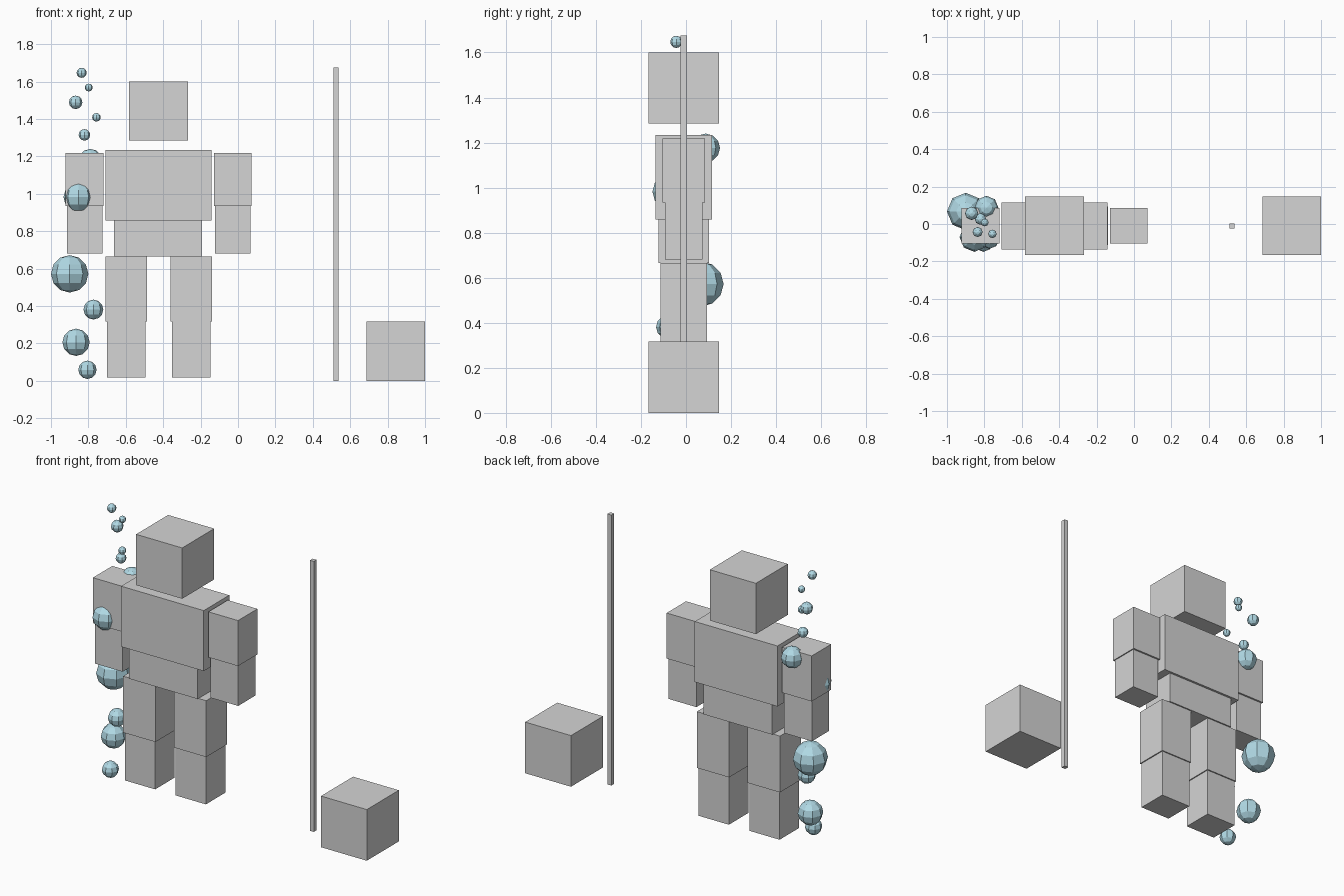
import bpy

cube = bpy.data.objects.get("Cube")
if cube:
    bpy.data.objects.remove(cube, do_unlink=True)


def make_material(name, colour):
    mat = bpy.data.materials.new(name)
    mat.use_nodes = True
    mat.diffuse_color = (*colour, 1)
    mat.node_tree.nodes["Principled BSDF"].inputs["Base Color"].default_value = (*colour, 1)
    return mat


grey = make_material("light stone grey", (0.66, 0.66, 0.66))
blue = make_material("bubble blue", (0.44, 0.7, 0.79))

DEPTH_CENTRE = -0.01   # all blocks share one centre plane
BODY_X = -0.424        # middle of the figure


def block(name, x, width, depth, bottom, top):
    bpy.ops.mesh.primitive_cube_add(size=1, location=(x, DEPTH_CENTRE, (bottom + top) / 2))
    obj = bpy.context.object
    obj.name = name
    obj.scale = (width, depth, top - bottom)
    bpy.ops.object.transform_apply(location=False, rotation=False, scale=True)
    obj.data.materials.append(grey)


def bubble(number, x, y, z, radius):
    bpy.ops.mesh.primitive_uv_sphere_add(segments=8, ring_count=6, radius=radius, location=(x, y, z))
    obj = bpy.context.object
    obj.name = f"bubble_{number}"
    obj.data.materials.append(blue)


# Head and trunk
block("head", BODY_X, 0.316, 0.314, 1.285, 1.6)
block("chest", BODY_X, 0.567, 0.25, 0.858, 1.233)
block("hips", BODY_X - 0.003, 0.47, 0.222, 0.666, 0.858)

# Arms and legs on both sides
for side, sign in (("right", -1), ("left", 1)):
    arm_x = BODY_X + sign * 0.396
    leg_x = BODY_X + sign * 0.174
    block(f"{side}_upper_arm", arm_x, 0.203, 0.19, 0.935, 1.217)
    block(f"{side}_forearm", arm_x, 0.19, 0.168, 0.682, 0.935)
    block(f"{side}_thigh", leg_x, 0.221, 0.205, 0.317, 0.666)
    block(f"{side}_shin", leg_x, 0.207, 0.19, 0.019, 0.317)

# Loose pole and block beside the figure
block("pole", 0.523, 0.027, 0.027, 0, 1.676)
block("loose_block", 0.843, 0.314, 0.314, 0, 0.317)

# Stream of bubbles, from top to bottom
bubbles = (
    (-0.836, -0.043, 1.647, 0.027),
    (-0.798, 0.008, 1.568, 0.021),
    (-0.868, 0.057, 1.489, 0.036),
    (-0.757, -0.053, 1.409, 0.023),
    (-0.821, 0.027, 1.315, 0.031),
    (-0.789, 0.087, 1.176, 0.064),
    (-0.854, -0.07, 0.982, 0.079),
    (-0.9, 0.067, 0.572, 0.1),
    (-0.773, -0.08, 0.381, 0.053),
    (-0.866, 0.018, 0.206, 0.073),
    (-0.805, -0.1, 0.059, 0.049),
)
for number, values in enumerate(bubbles, 1):
    bubble(number, *values)
